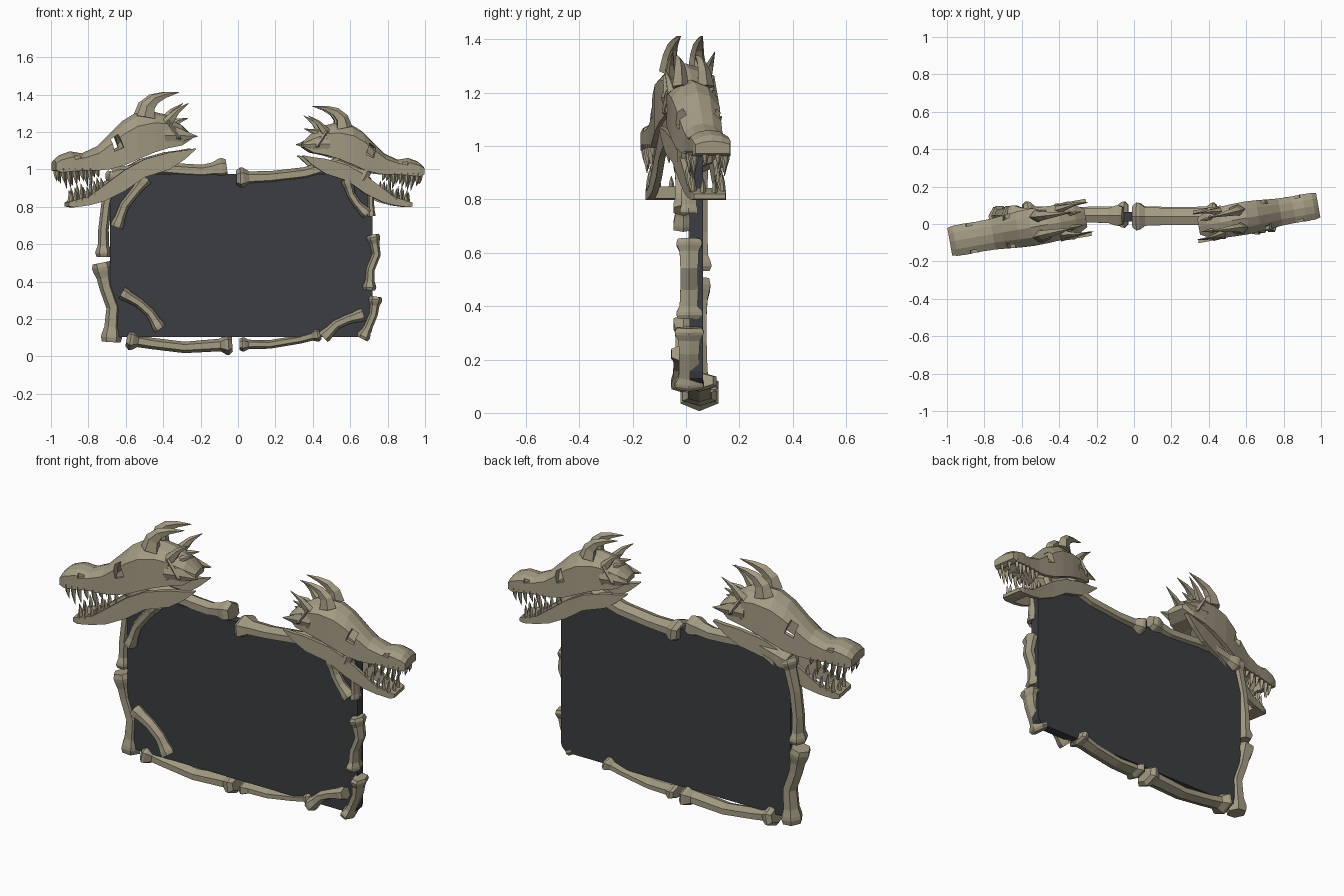
import bpy, bmesh
from math import cos, sin, pi, radians
from mathutils import Matrix, Vector

if "Cube" in bpy.data.objects:
    bpy.data.objects.remove(bpy.data.objects["Cube"])

U = 187.0  # drawing units per metre (front-view outlines are given in drawing units)


def material(name, rgb):
    m = bpy.data.materials.new(name)
    m.diffuse_color = (*rgb, 1)
    m.use_nodes = True
    m.node_tree.nodes["Principled BSDF"].inputs["Base Color"].default_value = m.diffuse_color
    return m


BONE = material("bone", (0.37, 0.33, 0.23))
DARK = material("dark_panel", (0.045, 0.047, 0.053))


def make(name, solids, mat=BONE, M=Matrix()):
    """One object from several solids, each a list of matching rings."""
    bm = bmesh.new()
    for rings in solids:
        loops = [[bm.verts.new(M @ Vector(p)) for p in r] for r in rings]
        n = len(loops[0])
        for a, b in zip(loops, loops[1:]):
            for i in range(n):
                bm.faces.new((a[i], a[(i + 1) % n], b[(i + 1) % n], b[i]))
        bm.faces.new(loops[0])
        bm.faces.new(loops[-1][::-1])
    bmesh.ops.recalc_face_normals(bm, faces=bm.faces)
    me = bpy.data.meshes.new(name)
    bm.to_mesh(me)
    bm.free()
    ob = bpy.data.objects.new(name, me)
    me.materials.append(mat)
    bpy.context.collection.objects.link(ob)
    return ob


def cut(ob, cutter):
    mod = ob.modifiers.new("cut", 'BOOLEAN')
    mod.operation, mod.solver, mod.object = 'DIFFERENCE', 'EXACT', cutter
    bpy.context.view_layer.objects.active = ob
    bpy.ops.object.modifier_apply(modifier=mod.name)
    bpy.data.objects.remove(cutter)


def tube(pts, n=6):
    """Rings along a path of (x, z, y, in-plane radius, depth radius)."""
    rings = []
    for i, (x, z, y, r, d) in enumerate(pts):
        a, b = pts[max(i - 1, 0)], pts[min(i + 1, len(pts) - 1)]
        t = Vector((b[0] - a[0], b[1] - a[1])).normalized()
        rings.append([(x - t.y * r * cos(2 * pi * k / n), y + d * sin(2 * pi * k / n),
                       z + t.x * r * cos(2 * pi * k / n)) for k in range(n)])
    return rings


# ---------- dark panel with rounded corners ----------
x0, x1, z0, z1, rad = -0.685, 0.72, 0.105, 0.975, 0.05
outline = []
for cx, cz, a0 in ((x1, z1, 0), (x0, z1, 90), (x0, z0, 180), (x1, z0, 270)):
    ox = cx - rad if cx > 0 else cx + rad
    oz = cz - rad if cz > 0.5 else cz + rad
    outline += [(ox + rad * cos(radians(a0 + s)), oz + rad * sin(radians(a0 + s))) for s in (0, 30, 60, 90)]
make("panel", [[[(x, y, z) for x, z in outline] for y in (0.013, 0.064)]], DARK)


# ---------- frame bones with flared knuckles ----------
def bone(name, path, r, y, d, knob=1.7):
    P = [Vector(((px - 238.5) / U, (357 - py) / U)) for px, py in path]
    r /= U
    k = r * 0.9

    def end(p, q):
        t = (q - p).normalized()
        return [(p - t * k * 0.7, 1.25), (p, knob), (p + t * k * 0.5, knob * 0.95), (p + t * k * 1.5, 1.05)]
    pts = end(P[0], P[1]) + [(p, 0.95) for p in P[1:-1]] + end(P[-1], P[-2])[::-1]
    make(name, [tube([(p.x, p.y, y, r * s, d * (1 + (s - 1) * 0.8)) for p, s in pts])])


bone("top_bone_left", [(118, 176), (150, 168), (185, 171), (203, 172), (223, 169)], 7, 0.045, 0.045, 1.5)
bone("top_bone_right", [(241, 179), (270, 178), (305, 174), (340, 164), (366, 176)], 6.5, 0.04, 0.055, 1.7)
bone("left_bone_upper", [(114, 176), (107, 205), (104, 230), (104, 254)], 5.5, 0.045, 0.042, 1.5)
bone("left_bone_lower", [(103, 268), (107, 288), (114, 308), (112, 338)], 7.5, 0.04, 0.045, 1.4)
bone("bottom_bone_left", [(131, 340), (152, 344), (185, 348), (229, 345)], 6, 0.05, 0.05, 1.8)
bone("bottom_bone_right", [(243, 345), (270, 345), (300, 340), (318, 335)], 4.5, 0.05, 0.05, 1.6)
bone("right_bone_upper", [(374, 238), (377, 255), (371, 270), (370, 288)], 4.5, 0.012, 0.04, 1.5)
bone("right_bone_lower", [(376, 300), (374, 315), (369, 327), (364, 337)], 4.5, 0.012, 0.045, 1.5)
bone("right_bone_top", [(366, 176), (371, 190), (372, 215)], 3, 0.01, 0.03, 1.3)
bone("corner_bone_top_left", [(145, 181), (136, 192), (125, 206), (118, 225)], 5, -0.01, 0.035, 1.3)
bone("corner_bone_bottom_left", [(125, 295), (140, 304), (151, 314), (159, 327)], 5, -0.01, 0.035, 1.3)
bone("corner_bone_bottom_right", [(326, 336), (337, 325), (348, 320), (361, 316)], 5, -0.015, 0.038, 1.3)
bone("corner_bone_top_right", [(348, 183), (352, 196), (358, 205), (366, 213)], 4.5, -0.01, 0.035, 1.3)

# ---------- horned skulls ----------
# side-view stations: x, top, bottom, half width
SKULL = [(52, 161, 171, .075), (57, 156, 173, .081), (68, 152, 172, .083), (80, 154, 171, .081),
         (95, 147, 171, .083), (105, 137, 170, .088), (120, 122, 166, .096), (133, 114, 160, .1),
         (150, 112, 153, .098), (163, 115, 149, .093), (178, 124, 146, .08), (188, 134, 140, .05)]
JAW = [(65, 203, 207, .068), (70, 201, 208, .075), (85, 197, 206, .076), (100, 186, 202, .078),
       (120, 171, 192, .082), (140, 160, 178, .09), (165, 153, 170, .098), (180, 151, 160, .1),
       (191, 149, 150, .1)]
UPPER_TEETH = [(59, 184), (65, 189), (71, 186), (78, 182), (86, 187), (93, 178)]
LOWER_TEETH = [(72, 200, 188), (78, 199, 184), (84, 197, 187), (91, 193, 181), (98, 188, 178)]


def X(px):
    return (px - 52) / U * 1.015


def Z(py):
    return (165 - py) / U


def skull_ring(x, t, b, w):
    x, t, b = X(x), Z(t), Z(b)
    s = b + 0.72 * (t - b)
    half = [(w, b), (w, s), (w * 0.55, t - 0.08 * (t - b))]
    return [(x, y, z) for y, z in half] + [(x, 0, t)] + [(x, -y, z) for y, z in half[::-1]]


def box_ring(x, t, b, w):
    return [(X(x), y, Z(z)) for y, z in ((w, b), (w, t), (-w, t), (-w, b))]


def prism(poly, ya, yb):
    return [[(X(p), y, Z(q)) for p, q in poly] for y in (ya, yb)]


def spike(pts, ya, yb, flat=1.0, n=5):
    """Tapered spike through (x, z, radius) points, moving from y=ya to y=yb."""
    m = len(pts) - 1
    return tube([(X(p), Z(q), ya + (yb - ya) * i / m, r / U, r / U * flat)
                 for i, (p, q, r) in enumerate(pts)], n)


def head(side, M):
    skull = make(side + "_skull", [[skull_ring(*s) for s in SKULL]], BONE, M)
    # hollow inside, open below
    inner = [(x, t + 7, b + 14, w - 0.022) for x, t, b, w in SKULL[1:-2]]
    inner[0] = (60, 163, 190, 0.05)
    cut(skull, make("cutter", [[skull_ring(*s) for s in inner]], BONE, M))
    # eye sockets, then nostrils and ear recesses on both sides
    cut(skull, make("cutter", [prism([(107, 140), (114, 135), (119, 148), (110, 152)], -.2, .2)], BONE, M))
    for s in (1, -1):
        cut(skull, make("cutter", [prism([(70, 155), (76, 154), (77, 159), (71, 160)], s * .066, s * .2)], BONE, M))
        cut(skull, make("cutter", [prism([(164, 126), (172, 138), (162, 143)], s * .07, s * .2)], BONE, M))

    # lower jaw: two rails joined at the chin
    jaw = make(side + "_jaw", [[box_ring(*s) for s in JAW]], BONE, M)
    gap = [(80, 180, 215, .05), (120, 140, 215, .06), (165, 130, 200, .074), (200, 130, 200, .076)]
    cut(jaw, make("cutter", [[box_ring(*s) for s in gap]], BONE, M))

    horns, teeth = [], []
    for s in (1, -1):
        # crown horns, rear horns, cheek spikes
        horns.append(spike([(143, 118, 10), (145, 107, 7.5), (152, 100, 5.5), (162, 96, 3.2), (176, 93, .3)],
                           s * .055, s * .042, .7))
        horns.append(spike([(161, 126, 6), (168, 118, 4.5), (173, 112, 3), (184, 104, .3)], s * .065, s * .08, .8))
        horns.append(spike([(168, 130, 5), (175, 122, 3), (185, 119, .3)], s * .04, s * .035, .8))
        horns.append(spike([(160, 136, 11), (172, 136, 8), (193, 137, .4)], s * .084, s * .08, .32, 4))
        # raised ear rim
        horns.append(spike([(163, 121, 1.5), (174, 138, 2.5), (176, 140, .5)], s * .09, s * .09, 1, 4))
        # teeth along both jaws
        for px, tip in UPPER_TEETH:
            teeth.append(spike([(px, 169, 3), (px + .6, (170 + tip) / 2, 2.1), (px + 2, tip, .2)],
                               s * .068, s * .066, 1, 4))
        for px, base, tip in LOWER_TEETH:
            teeth.append(spike([(px, base + 2, 2.6), (px, (base + tip) / 2, 1.7), (px - 1, tip, .2)],
                               s * .063, s * .063, 1, 4))
        teeth.append(spike([(55, 169, 2.8), (55, 176, 2), (56, 182, .2)], s * .028, s * .028, 1, 4))
        teeth.append(spike([(69, 203, 2.6), (69, 196, 1.7), (68, 191, .2)], s * .025, s * .025, 1, 4))
    make(side + "_horns", horns, BONE, M)
    make(side + "_teeth", teeth, BONE, M)


TURN = Matrix.Rotation(radians(10), 4, 'Z')
head("left", Matrix.Translation((-0.985, -0.095, 1.027)) @ TURN)
head("right", Matrix.Translation((0.985, 0.1, 1.0)) @ TURN @ Matrix.Diagonal((-0.88, 0.88, 0.88, 1)))
